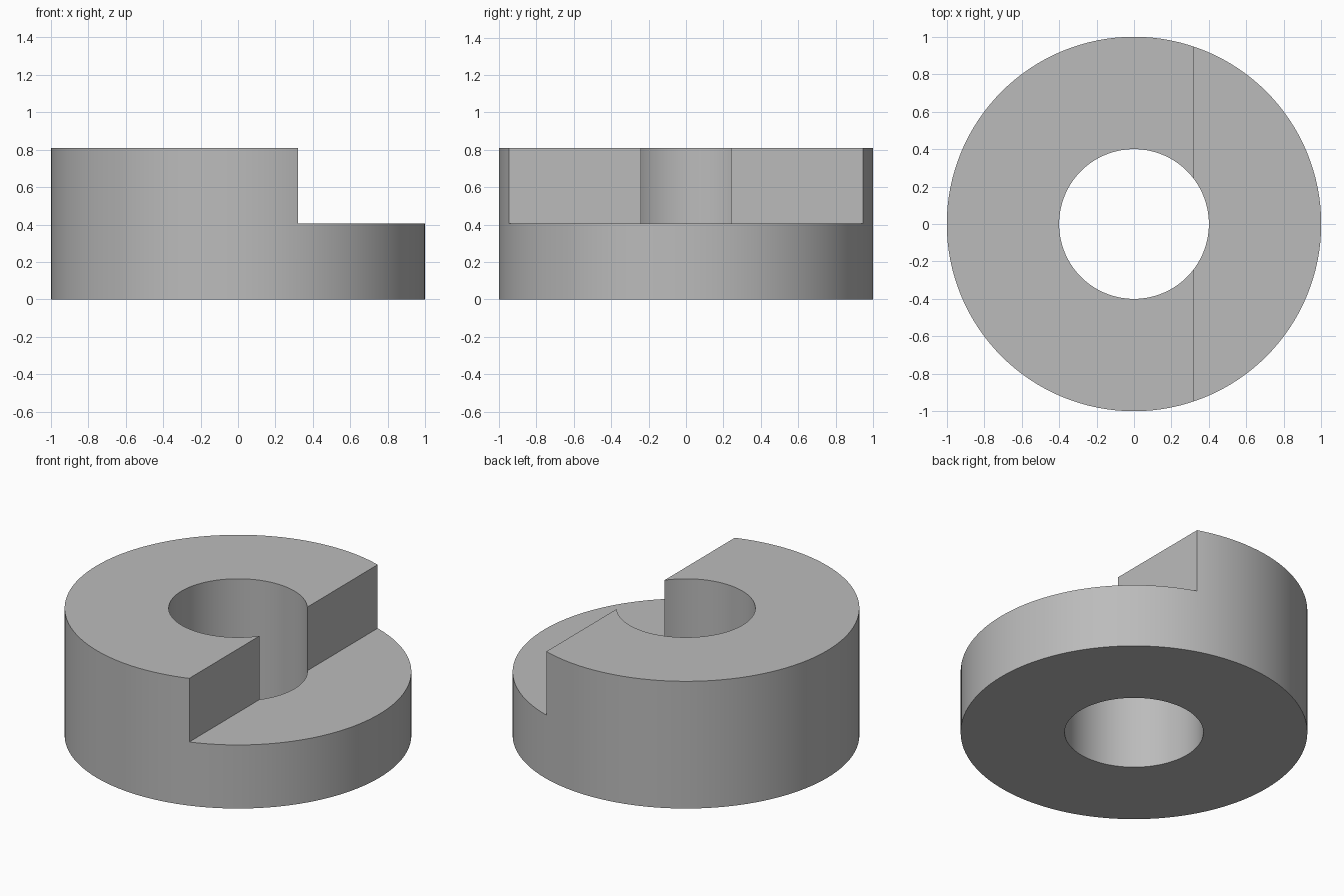
import bpy
import math

cube = bpy.data.objects.get("Cube")
if cube:
    bpy.data.objects.remove(cube, do_unlink=True)

HEIGHT = 0.81
STEP_Z = 0.405
STEP_X = 0.32
SIDES = 128

# Single grey material
grey = bpy.data.materials.new("plain_grey")
grey.use_nodes = True
colour = (0.5, 0.5, 0.5, 1)
grey.diffuse_color = colour
grey.node_tree.nodes["Principled BSDF"].inputs["Base Color"].default_value = colour


def cylinder(name, radius, bottom, top):
    bpy.ops.mesh.primitive_cylinder_add(
        vertices=SIDES, radius=radius, depth=top - bottom,
        location=(0, 0, (top + bottom) / 2))
    obj = bpy.context.object
    obj.name = name
    obj.data.materials.append(grey)
    return obj


def cut(target, cutter):
    mod = target.modifiers.new(cutter.name, "BOOLEAN")
    mod.operation = "DIFFERENCE"
    mod.solver = "EXACT"
    mod.object = cutter
    bpy.context.view_layer.objects.active = target
    bpy.ops.object.modifier_apply(modifier=mod.name)
    bpy.data.objects.remove(cutter, do_unlink=True)


# Round body
body = cylinder("stepped_ring", 1, 0, HEIGHT)

# Central through hole
cut(body, cylinder("bore_cutter", 0.4, -0.5, HEIGHT + 0.5))

# Straight step removed from one side
bpy.ops.mesh.primitive_cube_add(size=2, location=(STEP_X + 1, 0, STEP_Z + 1))
step = bpy.context.object
step.name = "step_cutter"
step.scale.y = 1.5
step.data.materials.append(grey)
cut(body, step)

# Smooth curved walls with crisp edges
bpy.ops.object.select_all(action="DESELECT")
body.select_set(True)
bpy.context.view_layer.objects.active = body
bpy.ops.object.shade_smooth_by_angle(angle=math.radians(30))
